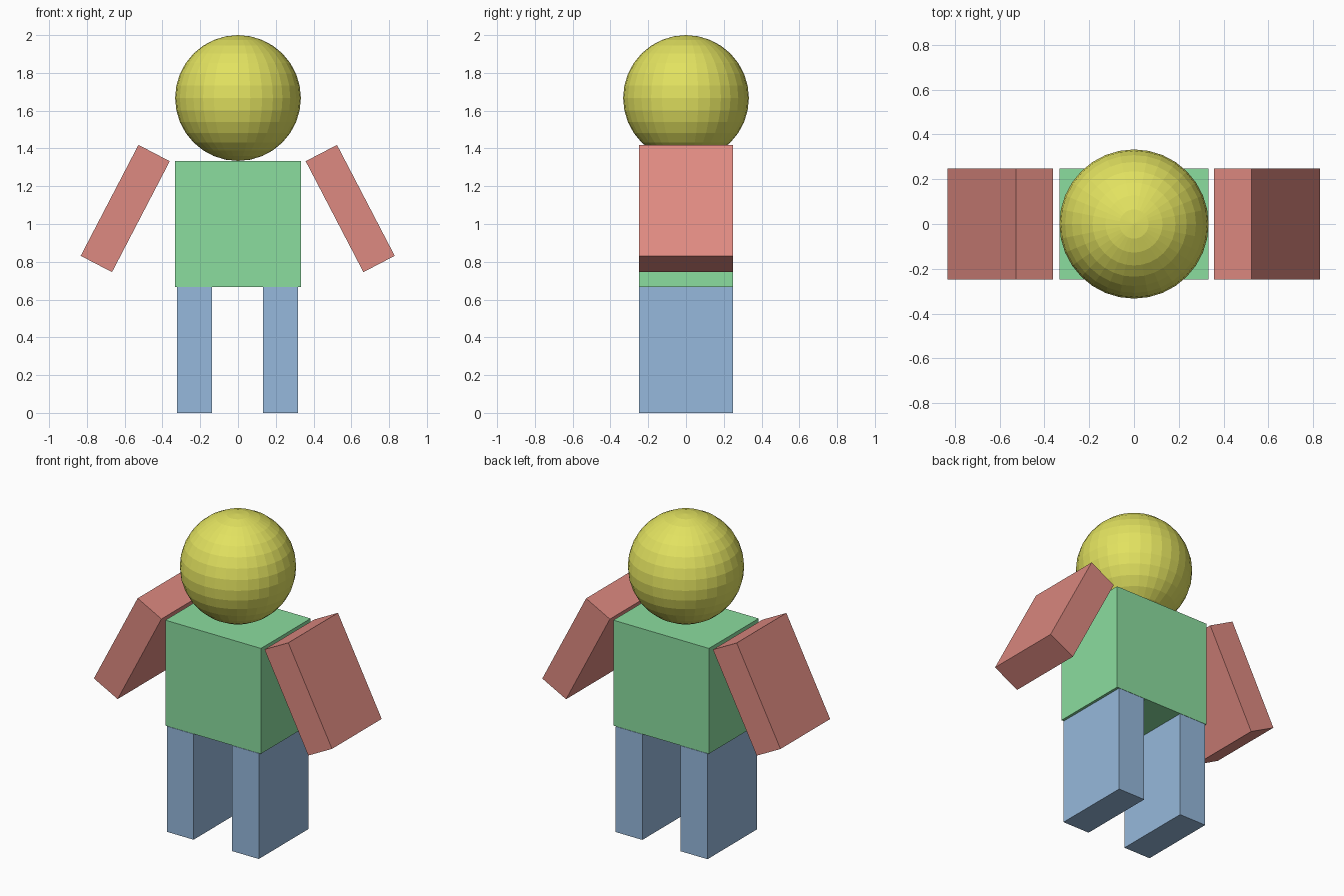
import bpy, math

if "Cube" in bpy.data.objects:
    bpy.data.objects.remove(bpy.data.objects["Cube"])


def material(name, rgb):
    """Flat colour from sRGB bytes, stored as linear values."""
    m = bpy.data.materials.new(name)
    lin = [((c / 255 + 0.055) / 1.055) ** 2.4 for c in rgb]
    m.diffuse_color = (*lin, 1)
    m.use_nodes = True
    m.node_tree.nodes["Principled BSDF"].inputs["Base Color"].default_value = m.diffuse_color
    return m


yellow = material("yellow", (226, 226, 96))
green = material("green", (139, 221, 159))
red = material("salmon_red", (222, 138, 129))
blue = material("soft_blue", (150, 185, 220))


def box(name, center, size, mat, tilt=0):
    bpy.ops.mesh.primitive_cube_add(size=1, location=center, rotation=(0, tilt, 0))
    ob = bpy.context.object
    ob.name = name
    ob.scale = size
    ob.data.materials.append(mat)


# Torso
box("torso", (0, 0, 1.0), (0.667, 0.495, 0.665), green)

# Legs and splayed arms
for side, label in ((-1, "left"), (1, "right")):
    box(label + "_leg", (side * 0.2275 - 0.0025, 0, 0.333), (0.187, 0.495, 0.666), blue)
    box(label + "_arm", (side * 0.5955 - 0.0015, 0, 1.082), (0.187, 0.495, 0.662), red,
        tilt=-side * math.radians(27.5))

# Faceted head
bpy.ops.mesh.primitive_uv_sphere_add(segments=32, ring_count=16, radius=0.333,
                                     location=(0, 0, 1.667))
head = bpy.context.object
head.name = "head"
head.data.materials.append(yellow)
